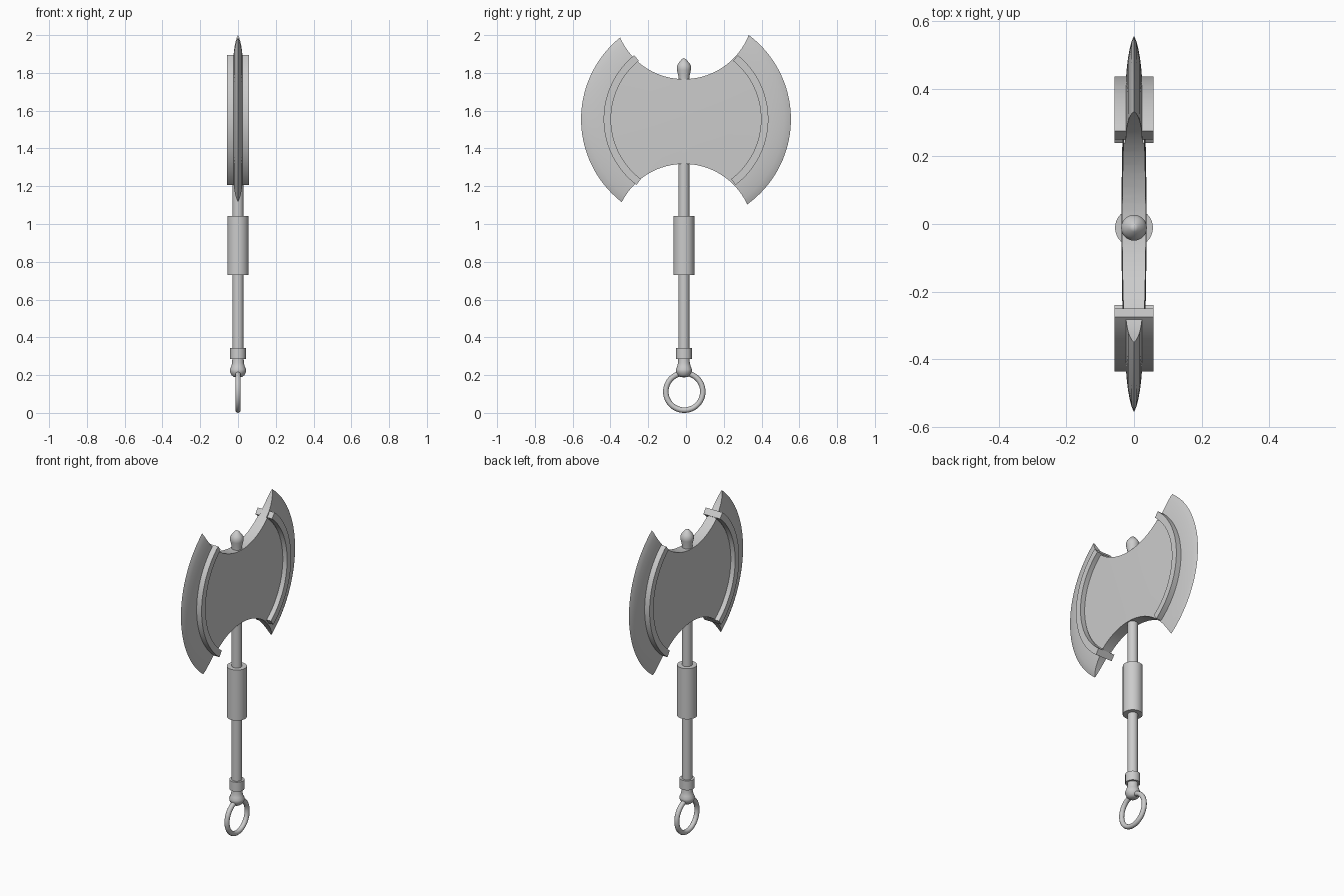
import bpy, bmesh, math
from mathutils import Matrix

if "Cube" in bpy.data.objects:
    bpy.data.objects.remove(bpy.data.objects["Cube"])

YC = -0.011    # shaft axis offset
HEAD_Z = 1.555  # centre of the axe head


def make_object(name, bm, angle=30):
    bmesh.ops.remove_doubles(bm, verts=bm.verts, dist=1e-5)
    bmesh.ops.recalc_face_normals(bm, faces=bm.faces)
    mesh = bpy.data.meshes.new(name)
    bm.to_mesh(mesh)
    bm.free()
    ob = bpy.data.objects.new(name, mesh)
    bpy.context.collection.objects.link(ob)
    smooth(ob, angle)
    return ob


def smooth(ob, angle=30):
    bpy.ops.object.select_all(action='DESELECT')
    bpy.context.view_layer.objects.active = ob
    ob.select_set(True)
    bpy.ops.object.shade_smooth_by_angle(angle=math.radians(angle))


def lathe(name, profile, axis='Z', centre=(0, YC, 0), steps=32, start=0.0,
          sweep=360.0, closed=False, angle=30):
    """Revolve (radius, height) points; axis X turns the height to x."""
    bm = bmesh.new()
    a0 = math.radians(start)
    vs = [bm.verts.new((r * math.cos(a0), r * math.sin(a0), h)) for r, h in profile]
    edges = [bm.edges.new(p) for p in zip(vs, vs[1:])]
    if closed:
        edges.append(bm.edges.new((vs[-1], vs[0])))
    geom = vs + edges
    partial = sweep < 360
    if partial:
        geom.append(bm.faces.new(vs))
    ret = bmesh.ops.spin(bm, geom=geom, cent=(0, 0, 0), axis=(0, 0, 1),
                         angle=math.radians(sweep), steps=steps)
    bmesh.ops.remove_doubles(bm, verts=bm.verts, dist=1e-5)
    if axis == 'X':  # local (x, y, z) -> world (z, x, y)
        bm.transform(Matrix(((0, 0, 1, 0), (1, 0, 0, 0), (0, 1, 0, 0), (0, 0, 0, 1))))
    bm.transform(Matrix.Translation(centre))
    return make_object(name, bm, angle)


# Axe head: revolved lens with a bevelled edge, then two round bites
half = [(0, .037), (.12, .0365), (.24, .0345), (.392, .031), (.392, .025),
        (.435, .0235), (.465, .021), (.495, .017), (.52, .0122),
        (.54, .007), (.5555, 0)]
head = lathe('axe_head', half + [(r, -x) for r, x in half[-2::-1]], 'X',
             (0, 0, HEAD_Z), steps=128)
for z in (2.136, 0.949):
    bite = lathe('bite_cutter', [(0, .2), (.369, .2), (.369, -.2), (0, -.2)], 'X',
                 (0, YC, z), steps=96)
    bite.hide_render = True
    mod = head.modifiers.new('bite', 'BOOLEAN')
    mod.operation, mod.solver, mod.object = 'DIFFERENCE', 'EXACT', bite
    bpy.context.view_layer.objects.active = head
    bpy.ops.object.modifier_apply(modifier=mod.name)
    bpy.data.objects.remove(bite)
smooth(head)

# Raised curved bands between body and cutting edges
band = [(.397, -.057), (.436, -.057), (.436, .057), (.397, .057)]
for name, start in (('right_band', -53), ('left_band', 129)):
    lathe(name, band, 'X', (0, 0, HEAD_Z), steps=40, start=start, sweep=104,
          closed=True)

# Shaft, grip and collar
for name, r, z0, z1 in (('shaft', .029, .27, 1.78), ('grip', .056, .73, 1.042),
                        ('collar', .042, .286, .344)):
    lathe(name, [(0, z0), (r, z0), (r, z1), (0, z1)])

# Finial on top
lathe('finial', [(0, 1.75), (.03, 1.75), (.03, 1.785), (.037, 1.815),
                 (.038, 1.835), (.03, 1.85), (.012, 1.872), (0, 1.878)], angle=40)

# Pommel under the collar
lathe('pommel', [(0, .29), (.03, .29), (.031, .265), (.036, .245), (.043, .23),
                 (.042, .217), (.034, .2), (.022, .19), (0, .188)], angle=40)

# Hanging ring
tube = [(.098 + .0145 * math.cos(i * math.pi / 6), .0145 * math.sin(i * math.pi / 6))
        for i in range(12)]
lathe('hanging_ring', tube, 'X', (0, -.009, .1125), steps=48, closed=True, angle=40)
